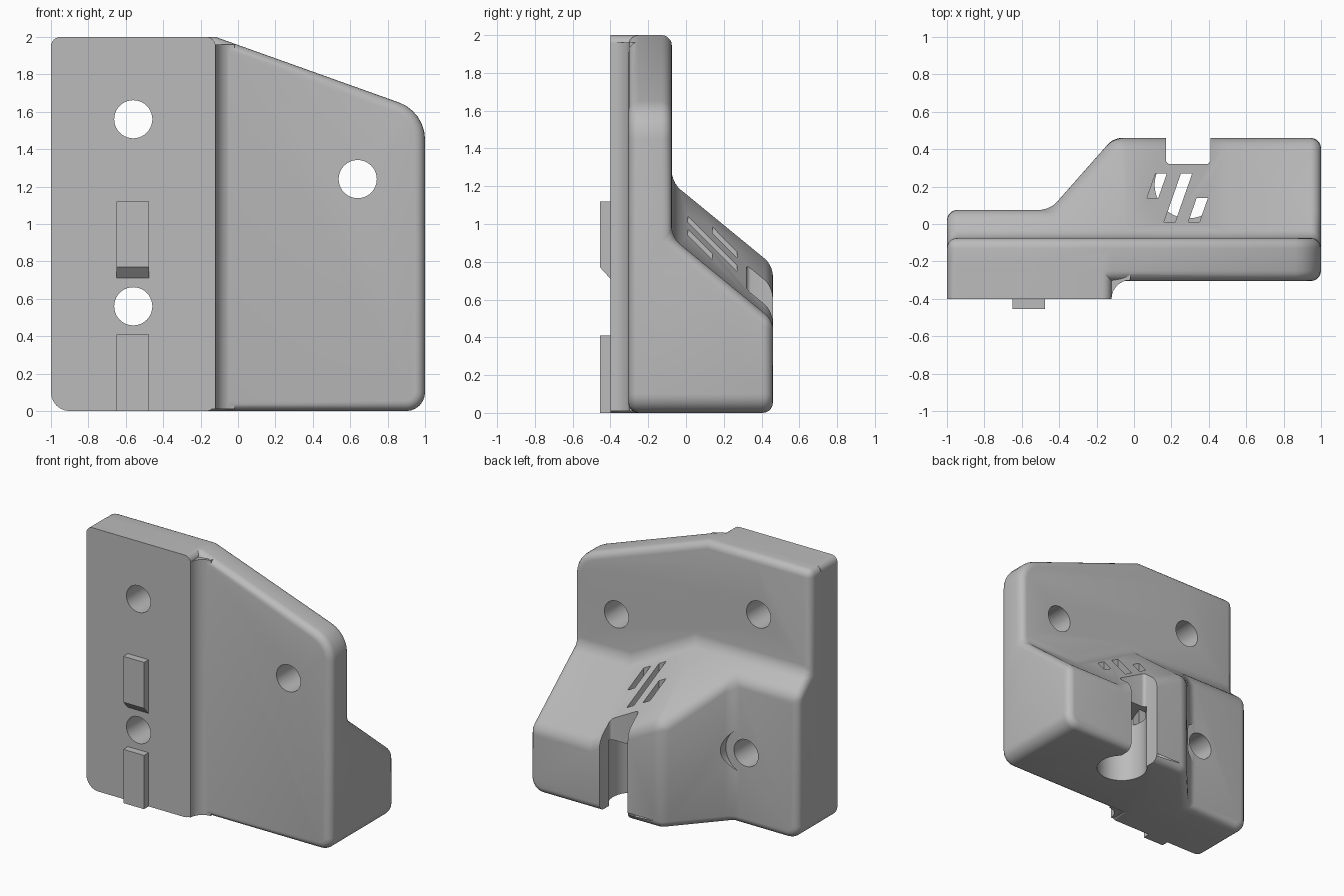
import bpy, bmesh, math
from mathutils import Vector

if "Cube" in bpy.data.objects:
    bpy.data.objects.remove(bpy.data.objects["Cube"])

grey = bpy.data.materials.new("grey plastic")
grey.use_nodes = True
grey.diffuse_color = (0.5, 0.5, 0.5, 1)
grey.node_tree.nodes["Principled BSDF"].inputs["Base Color"].default_value = (0.5, 0.5, 0.5, 1)


def prism(name, points, vector):
    """Solid swept from a flat outline along a vector."""
    bm = bmesh.new()
    face = bm.faces.new([bm.verts.new(p) for p in points])
    swept = bmesh.ops.extrude_face_region(bm, geom=[face])["geom"]
    bmesh.ops.translate(bm, vec=vector, verts=[v for v in swept if isinstance(v, bmesh.types.BMVert)])
    bmesh.ops.recalc_face_normals(bm, faces=bm.faces[:])
    mesh = bpy.data.meshes.new(name)
    bm.to_mesh(mesh)
    bm.free()
    mesh.materials.append(grey)
    obj = bpy.data.objects.new(name, mesh)
    bpy.context.collection.objects.link(obj)
    return obj


def rounded(corners, steps=6):
    """Outline from (u, v, radius) corners, each rounded by an arc."""
    out = []
    for i, (u, v, r) in enumerate(corners):
        p = Vector((u, v))
        a = (Vector(corners[i - 1][:2]) - p).normalized()
        b = (Vector(corners[(i + 1) % len(corners)][:2]) - p).normalized()
        if r == 0:
            out.append(p)
            continue
        half = a.angle(b) / 2
        centre = p + (a + b).normalized() * r / math.sin(half)
        start = p + a * r / math.tan(half) - centre
        end = p + b * r / math.tan(half) - centre
        sweep = math.pi - 2 * half
        for k in range(steps + 1):
            t = k / steps
            out.append(centre + (start * math.sin((1 - t) * sweep) + end * math.sin(t * sweep)) / math.sin(sweep))
    return out


def circle(u, v, r, n=40):
    return [(u + r * math.cos(math.tau * i / n), v + r * math.sin(math.tau * i / n)) for i in range(n)]


def along_y(name, outline, y0, y1):
    return prism(name, [(u, y0, v) for u, v in outline], (0, y1 - y0, 0))


def along_z(name, outline, z0, z1):
    return prism(name, [(u, v, z0) for u, v in outline], (0, 0, z1 - z0))


def boolean(obj, tool, operation):
    mod = obj.modifiers.new(tool.name, "BOOLEAN")
    mod.object, mod.operation, mod.solver = tool, operation, "EXACT"
    tool.hide_render = True
    tool.hide_set(True)


def apply_all(obj):
    depsgraph = bpy.context.evaluated_depsgraph_get()
    mesh = bpy.data.meshes.new_from_object(obj.evaluated_get(depsgraph))
    obj.modifiers.clear()
    obj.data = mesh


# Main body: footprint, trimmed by the front outline and the sloping roof
body = along_z("bracket_body", [(-1, -.305), (1, -.305), (1, .46), (-.11, .46), (-.45, .075), (-1, .075)], 0, 2)
outline = along_y("outline_trim", rounded(
    [(-1, 0, .1), (1, 0, .1), (1, 1.6, .21), (-.12, 2, 0), (-1, 2, 0)]), -2, 2)
roof = prism("roof_cutter", [(x, -.075, z) for x, z in
             [(-2, 1.22), (-.04, 1.22), (.5, .93), (2, .93), (2, 3), (-2, 3)]], (0, 1, -.82))
boolean(body, outline, "INTERSECT")
boolean(body, roof, "DIFFERENCE")
apply_all(body)
bevel = body.modifiers.new("soft_edges", "BEVEL")
bevel.width, bevel.segments = .055, 5
bevel.limit_method, bevel.angle_limit = "ANGLE", math.radians(30)
bevel.use_clamp_overlap = False
apply_all(body)

# Raised mounting plate on the front, with a hollow curve blending into the body
plate = along_y("mounting_plate", rounded(
    [(-1, 0, .1), (-.12, 0, .05), (-.12, 2, .05), (-1, 2, .05)]), -.4, -.2)
curve = [(-.02 - .1 * math.cos(a), -.4 + .1 * math.sin(a)) for a in [math.pi / 16 * i for i in range(9)]]
cove = along_z("plate_cove", curve + [(-.02, -.26), (-.2, -.26), (-.2, -.398)], .01, 1.96)
boolean(body, plate, "UNION")
boolean(body, cove, "UNION")

# Screw holes, the counterbore, the cable notch and its round cavity
for i, (x, z) in enumerate([(-.56, .56), (-.56, 1.56), (.64, 1.24)]):
    boolean(body, along_y(f"screw_hole_cutter_{i}", circle(x, z, .102), -1, 1), "DIFFERENCE")
boolean(body, along_y("counterbore_cutter", circle(-.56, .56, .17), .076, 1), "DIFFERENCE")
boolean(body, along_z("notch_cutter", rounded(
    [(.17, .32, .025), (.41, .32, .025), (.41, 1, 0), (.17, 1, 0)]), -1, 2), "DIFFERENCE")
boolean(body, along_z("cavity_cutter", circle(.29, .21, .18), -1, .5), "DIFFERENCE")

# Slanted vent slots in the roof
for i, (x, y0, y1) in enumerate([(.07, .14, .27), (.16, .01, .27), (.29, .01, .14)]):
    lean = .35 * (y1 - y0)
    slot = [(x, y0), (x + .06, y0), (x + .06 + lean, y1), (x + lean, y1)]
    boolean(body, along_z(f"slot_cutter_{i}", slot, .45, 2), "DIFFERENCE")
apply_all(body)

# Locating tabs on the front
for name, low, slant in [("lower_tab", 0, 0), ("upper_tab", .71, .06)]:
    prism(name, [(-.65, -.39, low), (-.65, -.4, low), (-.65, -.455, low + slant),
                 (-.65, -.455, low + .41), (-.65, -.39, low + .41)], (.175, 0, 0))

for helper in [o for o in bpy.data.objects if o.hide_render]:
    bpy.data.objects.remove(helper)

bpy.ops.object.select_all(action="DESELECT")
body.select_set(True)
bpy.context.view_layer.objects.active = body
bpy.ops.object.shade_smooth_by_angle(angle=math.radians(28))
